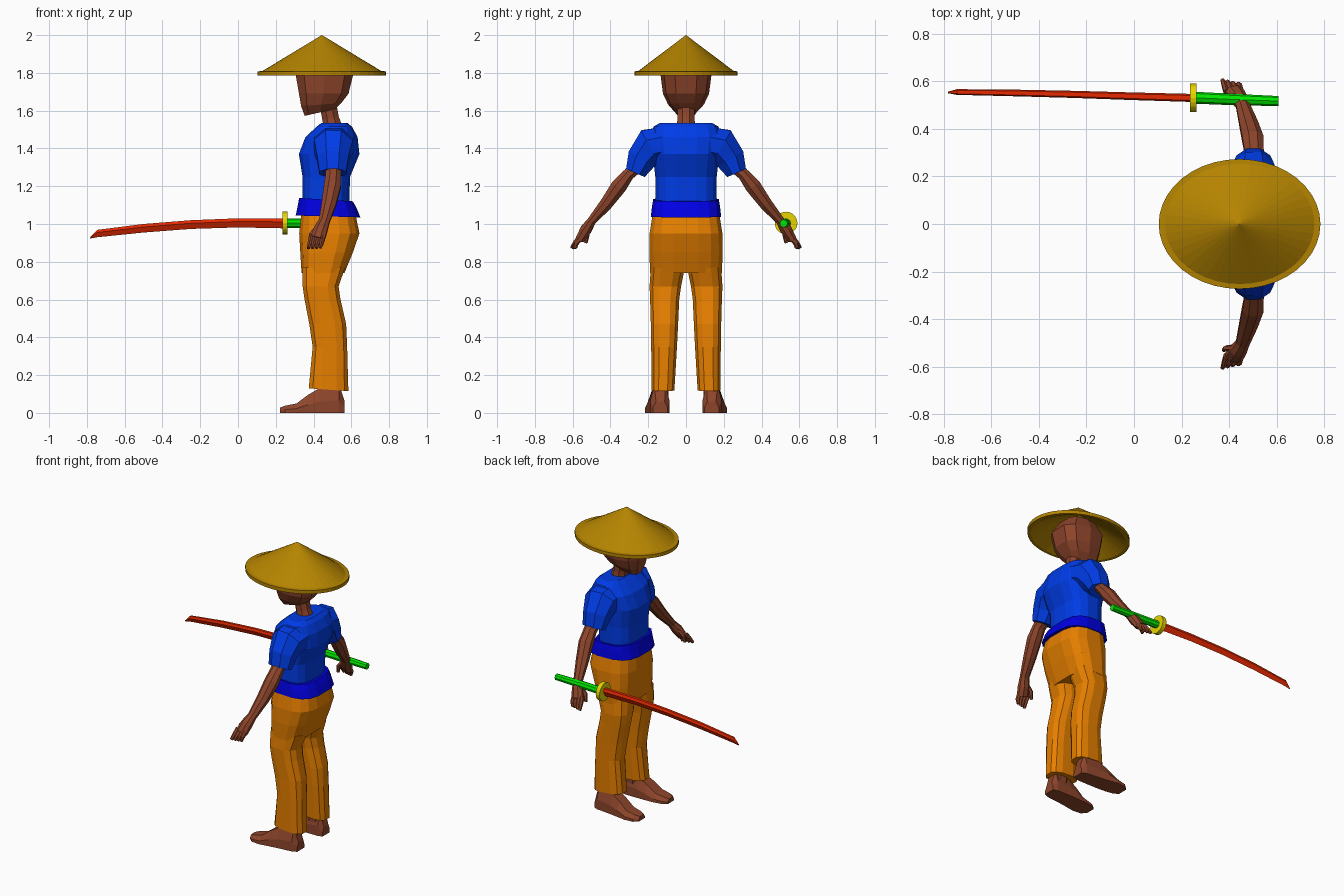
import bpy, bmesh, math
from mathutils import Vector


def material(name, rgb):
    m = bpy.data.materials.new(name)
    m.diffuse_color = (*rgb, 1)
    return m


STRAW = material("straw", (0.46, 0.23, 0.0))
SKIN = material("brown skin", (0.27, 0.06, 0.024))
BLUE = material("shirt blue", (0.0, 0.045, 0.8))
NAVY = material("belt blue", (0.0, 0.0, 0.76))
ORANGE = material("trouser orange", (0.82, 0.22, 0.0))
RED = material("blade red", (0.9, 0.025, 0.0))
GREEN = material("grip green", (0.0, 0.8, 0.0))
YELLOW = material("guard yellow", (0.85, 0.7, 0.0))


def loft(name, mat, stacks, mirror=False):
    """Skin one or more stacks of rings, with closed ends."""
    bm = bmesh.new()
    for rings in stacks:
        vs = [[bm.verts.new(p) for p in r] for r in rings]
        n = len(rings[0])
        for a, b in zip(vs, vs[1:]):
            for i in range(n):
                j = (i + 1) % n
                bm.faces.new((a[i], a[j], b[j], b[i]))
        bm.faces.new(vs[0][::-1])
        bm.faces.new(vs[-1])
    bmesh.ops.remove_doubles(bm, verts=bm.verts, dist=1e-5)
    bmesh.ops.recalc_face_normals(bm, faces=bm.faces)
    me = bpy.data.meshes.new(name)
    bm.to_mesh(me)
    bm.free()
    me.materials.append(mat)
    ob = bpy.data.objects.new(name, me)
    bpy.context.collection.objects.link(ob)
    if mirror:
        mod = ob.modifiers.new("mirror", "MIRROR")
        mod.use_axis = (False, True, False)
        mod.use_clip = False
        mod.use_mirror_merge = False
    return ob


def power(v, p):
    return math.copysign(abs(v) ** (2 / p), v)


def level(zf, zb, x0, x1, y0, y1, n=12, p=2.6):
    """Rounded ring; zf and zb are the heights at the front and back."""
    pts = []
    for i in range(n):
        a = 2 * math.pi * (i + 0.5) / n
        u, v = power(math.cos(a), p), power(math.sin(a), p)
        pts.append(((x0 + x1) / 2 + u * (x1 - x0) / 2,
                    (y0 + y1) / 2 + v * (y1 - y0) / 2,
                    (zf + zb) / 2 + u * (zb - zf) / 2))
    return pts


def tube(path, n=8):
    """Rings along a path of (x, y, z, radius along x, other radius)."""
    pts = [Vector(q[:3]) for q in path]
    rings = []
    for i, q in enumerate(path):
        t = (pts[min(i + 1, len(pts) - 1)] - pts[max(i - 1, 0)]).normalized()
        s = Vector((1, 0, 0))
        s = (s - t * s.dot(t)).normalized()
        w = t.cross(s)
        rings.append([pts[i] + s * q[3] * math.cos(a) + w * q[4] * math.sin(a)
                      for a in (2 * math.pi * (k + 0.5) / n for k in range(n))])
    return rings


def rod(rows, n):
    """Rings facing x from rows of (x, y, z, radius)."""
    return [[(x, y + r * math.cos(2 * math.pi * k / n), z + r * math.sin(2 * math.pi * k / n))
             for k in range(n)] for x, y, z, r in rows]


# Hat: shallow hollow cone with a flat rim
hat = [(0, 2.0), (0.925, 1.81), (1, 1.808), (1, 1.785), (0.93, 1.785), (0, 1.95)]
loft("straw_hat", STRAW, [[[(0.444 + 0.34 * max(r, 0.002) * math.cos(a),
                             0.273 * max(r, 0.002) * math.sin(a), z)
                            for a in (2 * math.pi * k / 40 for k in range(40))] for r, z in hat]])

# Head and neck
loft("head", SKIN, [[level(zf, zb, x0, x1, -h, h, 10, 2.8) for zf, zb, x0, x1, h in (
    (1.572, 1.61, 0.35, 0.52, 0.055), (1.625, 1.64, 0.33, 0.55, 0.095),
    (1.69, 1.69, 0.318, 0.59, 0.122), (1.79, 1.79, 0.30, 0.615, 0.135),
    (1.87, 1.87, 0.35, 0.56, 0.1))]])
loft("neck", SKIN, [tube([(0.505, 0, 1.5, 0.055, 0.055), (0.49, 0, 1.56, 0.048, 0.048),
                          (0.475, 0, 1.64, 0.048, 0.052)])])

# Shirt body and sleeves
loft("shirt", BLUE, [[level(z, z, x0, x1, -h, h, 16, 2.8) for z, x0, x1, h in (
    (1.1, 0.338, 0.59, 0.163), (1.25, 0.34, 0.595, 0.165), (1.37, 0.32, 0.645, 0.178),
    (1.46, 0.355, 0.635, 0.19), (1.515, 0.415, 0.605, 0.175), (1.535, 0.44, 0.58, 0.14))]])
loft("sleeves", BLUE, [tube([(0.51, 0.09, 1.43, 0.12, 0.095), (0.505, 0.185, 1.41, 0.11, 0.108),
                             (0.502, 0.235, 1.345, 0.09, 0.085),
                             (0.502, 0.268, 1.27, 0.077, 0.058)], 8)], True)

# Belt: flared sash
loft("belt", NAVY, [[level(1.045, 1.035, 0.303, 0.65, -0.188, 0.188, 16, 3),
                     level(1.09, 1.085, 0.313, 0.63, -0.183, 0.183, 16, 3),
                     level(1.138, 1.12, 0.322, 0.61, -0.176, 0.176, 16, 3)]])

# Trousers: seat and two legs
loft("trouser_seat", ORANGE, [[level(z, z, x0, x1, -h, h, 16, 3) for z, x0, x1, h in (
    (0.74, 0.335, 0.565, 0.192), (0.85, 0.328, 0.61, 0.197),
    (0.95, 0.322, 0.645, 0.195), (1.045, 0.332, 0.625, 0.18))]])
loft("trouser_legs", ORANGE, [[level(zf, zb, x0, x1, y0, y1, 12, 2.8) for zf, zb, x0, x1, y0, y1 in (
    (0.13, 0.115, 0.372, 0.587, 0.06, 0.183), (0.35, 0.35, 0.393, 0.58, 0.046, 0.186),
    (0.47, 0.47, 0.375, 0.575, 0.04, 0.188), (0.6, 0.6, 0.35, 0.545, 0.034, 0.192),
    (0.67, 0.67, 0.34, 0.535, 0.024, 0.195), (0.77, 0.77, 0.338, 0.57, 0.004, 0.188))]], True)

# Feet with ankles
foot = []
for x, y, h, z in ((0.222, 0.155, 0.032, 0.028), (0.25, 0.157, 0.055, 0.038),
                   (0.31, 0.155, 0.063, 0.05), (0.37, 0.148, 0.06, 0.095),
                   (0.43, 0.143, 0.056, 0.13), (0.535, 0.138, 0.05, 0.15),
                   (0.565, 0.136, 0.038, 0.06)):
    foot.append([(x, y - h, 0), (x, y + h, 0), (x, y + h, z * 0.45),
                 (x, y + h * 0.6, z), (x, y - h * 0.6, z), (x, y - h, z * 0.45)])
loft("feet", SKIN, [foot, tube([(0.49, 0.135, 0.08, 0.065, 0.045),
                                (0.485, 0.13, 0.25, 0.06, 0.045)])], True)

# Arms with palm, four fingers and a thumb
arm = tube([(0.5, 0.22, 1.34, 0.045, 0.04), (0.505, 0.305, 1.262, 0.044, 0.034),
            (0.5, 0.355, 1.2, 0.048, 0.045), (0.482, 0.42, 1.11, 0.042, 0.037),
            (0.457, 0.5, 1.015, 0.031, 0.025), (0.438, 0.53, 0.97, 0.039, 0.033),
            (0.42, 0.56, 0.92, 0.042, 0.026)])
fingers = [tube([(0.388 + 0.021 * i, 0.553, 0.935, 0.012, 0.019),
                 (0.38 + 0.021 * i, 0.583, 0.9, 0.012, 0.016),
                 (0.372 + 0.021 * i, 0.605 - 0.006 * i, 0.872, 0.009, 0.01)], 6)
           for i in range(4)]
thumb = tube([(0.425, 0.52, 0.985, 0.016, 0.015), (0.388, 0.523, 0.945, 0.015, 0.013),
              (0.378, 0.53, 0.9, 0.01, 0.009)], 6)
loft("arms", SKIN, [arm, thumb] + fingers, True)

# Sword: curved blade, round guard and grip
blade = []
for x, y, z0, z1, t in ((0.25, 0.53, 0.977, 1.03, 0.017), (0, 0.537, 0.982, 1.03, 0.016),
                        (-0.25, 0.545, 0.974, 1.02, 0.015), (-0.5, 0.551, 0.955, 1.0, 0.014),
                        (-0.745, 0.555, 0.93, 0.969, 0.012), (-0.783, 0.553, 0.923, 0.929, 0.003)):
    zm = z0 + (z1 - z0) * 0.65
    blade.append([(x, y, z0), (x, y + t, zm), (x, y + t * 0.6, z1),
                  (x, y - t * 0.6, z1), (x, y - t, zm)])
loft("sword_blade", RED, [blade])
loft("sword_guard", YELLOW, [rod([(0.235, 0.53, 1.005, 0.06), (0.263, 0.53, 1.005, 0.06)], 20)])
loft("sword_grip", GREEN, [rod([(0.255, 0.531, 1.004, 0.025), (0.43, 0.523, 1.004, 0.024),
                                (0.608, 0.517, 1.003, 0.021)], 8)])
